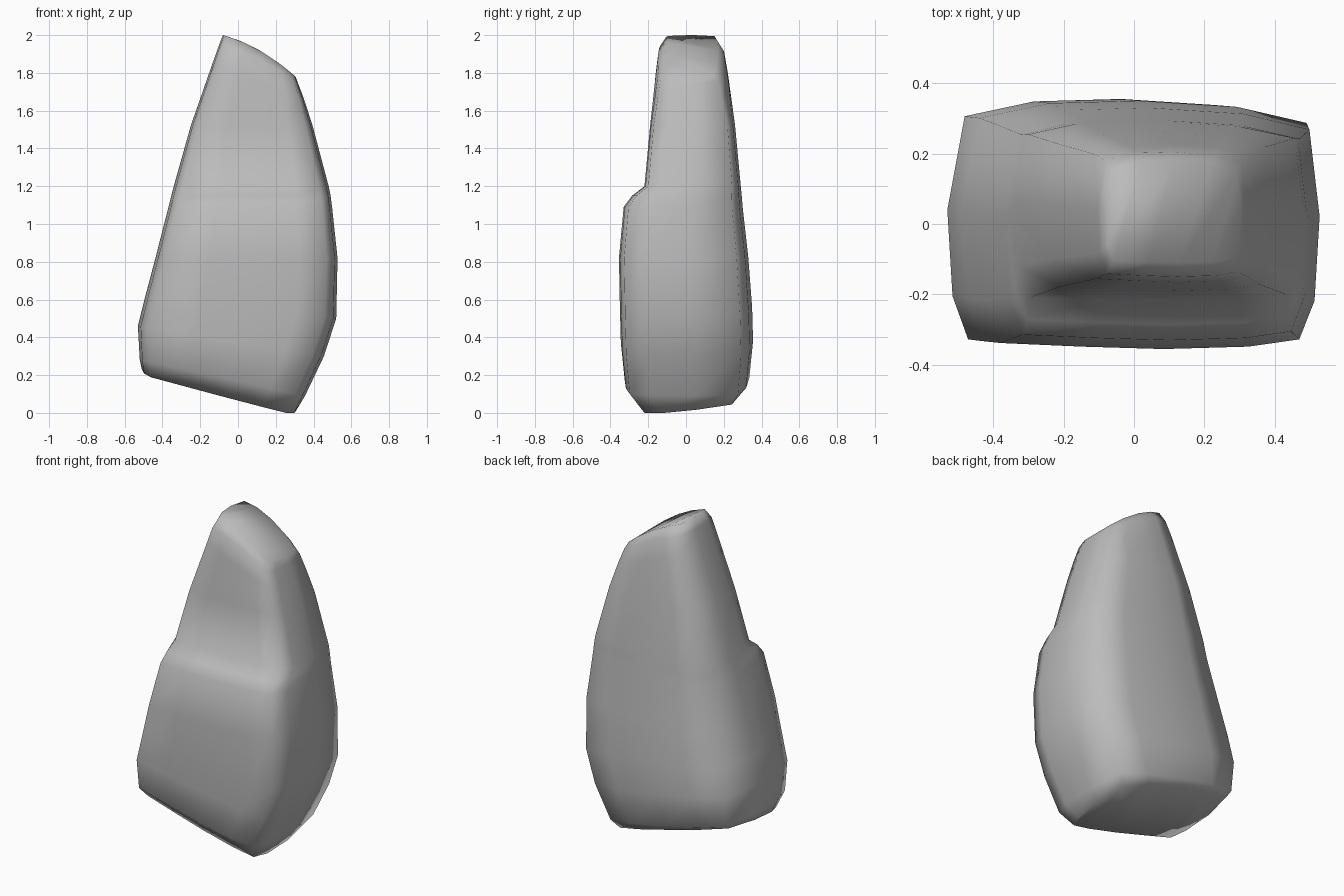
import bpy
import bmesh

cube = bpy.data.objects.get("Cube")
if cube:
    bpy.data.objects.remove(cube, do_unlink=True)

# Plain grey stone
stone = bpy.data.materials.new("grey stone")
stone.use_nodes = True
grey = (0.5, 0.5, 0.5, 1)
stone.diffuse_color = grey
stone.node_tree.nodes["Principled BSDF"].inputs["Base Color"].default_value = grey

# Rounded block cross-section, starting at the left side and passing the front
SECTION = [(-1, .1), (-.97, -.6), (-.88, -.95), (-.4, -.98), (.08, -1), (.58, -.98), (.88, -.92),
           (.97, -.6), (1, .1), (.94, .82), (.55, .95), (0, 1), (-.5, .98), (-.9, .86)]

# Rings: z at low x, z at high x, x range, y range
RINGS = [
    (.20, -.017, -.51, .31, -.24, .29),
    (.28, .09, -.52, .355, -.325, .335),
    (.46, .30, -.53, .455, -.345, .355),
    (.62, .50, -.49, .52, -.35, .35),
    (.82, .82, -.437, .527, -.355, .33),
    (1.09, 1.09, -.368, .498, -.33, .30),
    (1.15, 1.15, -.353, .49, -.285, .295),
    (1.20, 1.20, -.34, .48, -.22, .29),
    (1.52, 1.52, -.25, .395, -.19, .26),
    (1.85, 1.66, -.135, .35, -.165, .225),
    (1.94, 1.745, -.103, .318, -.15, .205),
    (2.00, 1.78, -.08, .305, -.11, .17),
]


def mix(a, b, t):
    return a + (b - a) * (t + 1) / 2


bm = bmesh.new()
loops = []
for i, (z0, z1, x0, x1, y0, y1) in enumerate(RINGS):
    lift = .06 if i == 0 else 0          # underside rises to the back
    crown = .03 if i >= 10 else 0        # top edge bulges in the middle
    loops.append([bm.verts.new((mix(x0, x1, u), mix(y0, y1, v),
                                mix(z0, z1, u) + lift * (v + 1) / 2 + crown * (1 - u * u)))
                  for u, v in SECTION])

# Walls between neighbouring rings
n = len(SECTION)
for low, high in zip(loops, loops[1:]):
    for k in range(n):
        j = (k + 1) % n
        bm.faces.new((low[k], low[j], high[j], high[k]))

# Underside and top, bridged from front to back
for ring in (loops[0], loops[-1]):
    bm.faces.new((ring[0], ring[1], ring[-1]))
    for k in range(1, n // 2 - 1):
        bm.faces.new((ring[k], ring[k + 1], ring[n - k - 1], ring[n - k]))
    bm.faces.new((ring[n // 2 - 1], ring[n // 2], ring[n // 2 + 1]))

bmesh.ops.recalc_face_normals(bm, faces=bm.faces)
for face in bm.faces:
    face.smooth = True

mesh = bpy.data.meshes.new("standing_rock")
bm.to_mesh(mesh)
bm.free()
mesh.materials.append(stone)
rock = bpy.data.objects.new("standing_rock", mesh)
bpy.context.collection.objects.link(rock)
